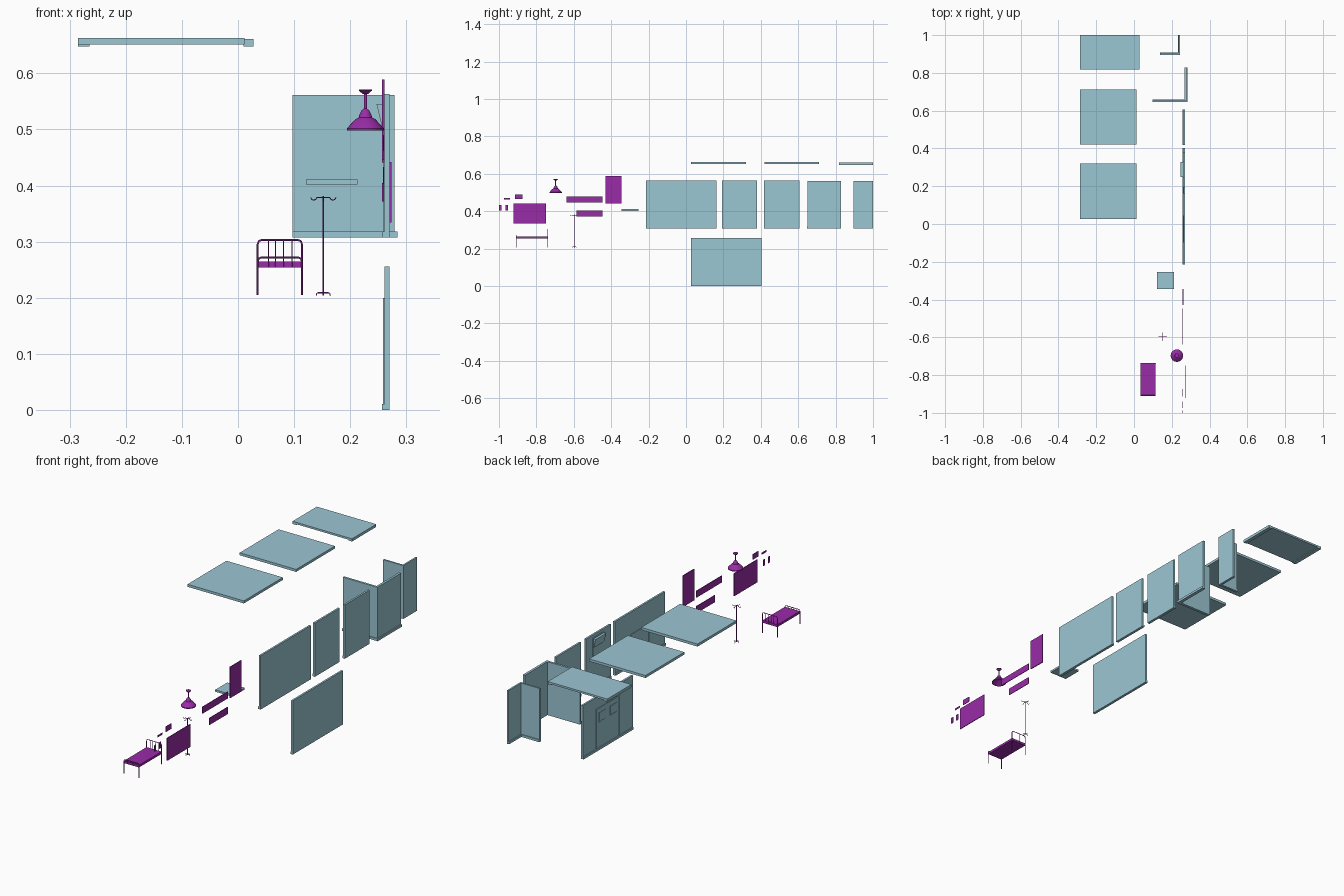
import bpy, bmesh, math
from mathutils import Vector

if "Cube" in bpy.data.objects:
    bpy.data.objects.remove(bpy.data.objects["Cube"])

def material(name, col):
    m = bpy.data.materials.new(name)
    m.diffuse_color = col
    m.use_nodes = True
    m.node_tree.nodes["Principled BSDF"].inputs["Base Color"].default_value = m.diffuse_color
    return m

BLUE = material("pale_blue", (0.33, 0.57, 0.65, 1))
PURPLE = material("purple", (0.32, 0.025, 0.39, 1))

def finish(name, bm, mat):
    bmesh.ops.recalc_face_normals(bm, faces=bm.faces)
    me = bpy.data.meshes.new(name)
    bm.to_mesh(me)
    bm.free()
    me.materials.append(mat)
    ob = bpy.data.objects.new(name, me)
    bpy.context.collection.objects.link(ob)
    return ob

def add_box(bm, x0, x1, y0, y1, z0, z1):
    vs = bmesh.ops.create_cube(bm, size=1)["verts"]
    for v in vs:
        v.co = ((x0 + x1) / 2 + v.co.x * (x1 - x0),
                (y0 + y1) / 2 + v.co.y * (y1 - y0),
                (z0 + z1) / 2 + v.co.z * (z1 - z0))

def boxes(name, mat, *bs):
    bm = bmesh.new()
    for b in bs:
        add_box(bm, *b)
    return finish(name, bm, mat)

def extrude_y(name, mat, pts, y0, y1):
    bm = bmesh.new()
    f = bm.faces.new([bm.verts.new((x, y0, z)) for x, z in pts])
    r = bmesh.ops.extrude_face_region(bm, geom=[f])
    for v in r["geom"]:
        if isinstance(v, bmesh.types.BMVert):
            v.co.y = y1
    return finish(name, bm, mat)

def tubes(name, mat, paths, r):
    cu = bpy.data.curves.new(name, 'CURVE')
    cu.dimensions = '3D'
    cu.bevel_depth = r
    cu.bevel_resolution = 1
    cu.use_fill_caps = True
    for p in paths:
        s = cu.splines.new('POLY')
        s.points.add(len(p) - 1)
        for q, c in zip(s.points, p):
            q.co = (*c, 1)
    cu.materials.append(mat)
    ob = bpy.data.objects.new(name, cu)
    bpy.context.collection.objects.link(ob)
    return ob

def frame(x0, x1, y0, y1, z0, z1, w):
    return [(x0, x1, y0, y0 + w, z0, z1), (x0, x1, y1 - w, y1, z0, z1),
            (x0, x1, y0 + w, y1 - w, z1 - w, z1)]

# straight walls with a skirting on the room side
XI, XO = 0.261, 0.270
def wall(name, y0, y1, z0):
    return boxes(name, BLUE, (XI, XO, y0, y1, z0, z0 + 0.256),
                 (0.257, XI, y0, y1, z0, z0 + 0.011))

Z = 0.307
wall("long_wall", -0.215, 0.163, Z)
wall("window_wall", 0.193, 0.380, Z)
wall("plain_wall", 0.418, 0.606, Z)
wall("double_door_wall", 0.027, 0.403, 0.0)

# single door casing
boxes("single_door_casing", BLUE, *frame(0.2585, XI, -0.098, 0.046, Z, Z + 0.150, 0.007))

# double doors with small windows
boxes("double_door_casing", BLUE, *frame(0.2585, XI, 0.125, 0.305, 0, 0.200, 0.007),
      (0.260, XI, 0.214, 0.216, 0, 0.193))
for i, yc in enumerate((0.173, 0.257)):
    boxes(f"door_window_{i}", BLUE, *frame(0.2595, XI, yc - 0.025, yc + 0.025, 0.13, 0.175, 0.003),
          (0.2595, XI, yc - 0.022, yc + 0.022, 0.13, 0.133))

# wall window with tilted pane
extrude_y("tilted_pane", BLUE, [(0.247, 0.545), (0.261, 0.545), (0.261, 0.500), (0.257, 0.503)], 0.249, 0.328)
boxes("window_casing", BLUE, *frame(0.2585, XI, 0.245, 0.332, 0.45, 0.549, 0.005),
      (0.2585, XI, 0.25, 0.327, 0.45, 0.455))

# corner walls: outward corner, then inward corner
boxes("outer_corner_wall", BLUE, (0.097, 0.279, 0.650, 0.660, Z, 0.561),
      (0.268, 0.279, 0.660, 0.828, Z, 0.561),
      (0.097, 0.284, 0.646, 0.650, Z, Z + 0.011), (0.279, 0.284, 0.650, 0.828, Z, Z + 0.011))
boxes("inner_corner_wall", BLUE, (0.138, 0.244, 0.896, 0.904, Z, 0.561),
      (0.236, 0.244, 0.904, 1.0, Z, 0.561),
      (0.138, 0.236, 0.904, 0.908, Z, Z + 0.011), (0.232, 0.236, 0.908, 1.0, Z, Z + 0.011))

# ceiling tiles and small tile
boxes("ceiling_tile_a", BLUE, (-0.285, 0.012, 0.027, 0.320, 0.651, 0.663))
boxes("ceiling_tile_b", BLUE, (-0.285, 0.012, 0.420, 0.712, 0.651, 0.663))
boxes("corridor_ceiling", BLUE, (-0.285, 0.028, 0.818, 1.0, 0.652, 0.661),
      (-0.285, -0.265, 0.818, 1.0, 0.648, 0.652), (0.010, 0.028, 0.818, 1.0, 0.648, 0.652))
boxes("small_tile", BLUE, (0.121, 0.213, -0.345, -0.254, 0.402, 0.411))

# wall mounted panels, strips and signs
panels = {"tall_panel": (0.2565, 0.261, -0.430, -0.345, 0.441, 0.589),
          "long_strip": (0.257, 0.260, -0.638, -0.447, 0.446, 0.478),
          "short_strip": (0.257, 0.260, -0.586, -0.447, 0.372, 0.405),
          "wide_board": (0.270, 0.2735, -0.922, -0.749, 0.334, 0.442),
          "sign": (0.258, 0.260, -0.914, -0.873, 0.464, 0.490),
          "small_sign": (0.258, 0.260, -0.974, -0.940, 0.462, 0.471),
          "switch_a": (0.258, 0.260, -1.0, -0.987, 0.403, 0.433),
          "switch_b": (0.258, 0.260, -0.964, -0.951, 0.403, 0.433)}
for n, b in panels.items():
    boxes(n, PURPLE, b)

# pendant lamp
prof = [(0, .571), (.0115, .571), (.0115, .569), (.0045, .563), (.0028, .563), (.0028, .537),
        (.007, .534), (.0105, .527), (.012, .521), (.018, .518), (.033, .502), (.033, .498),
        (.030, .499), (.014, .515), (0, .518)]
bm = bmesh.new()
vs = [bm.verts.new((r, 0, z)) for r, z in prof]
es = [bm.edges.new(p) for p in zip(vs, vs[1:])]
bmesh.ops.spin(bm, geom=vs + es, cent=(0, 0, 0), axis=(0, 0, 1), angle=math.tau, steps=24)
bmesh.ops.remove_doubles(bm, verts=bm.verts, dist=1e-5)
lamp = finish("pendant_lamp", bm, PURPLE)
lamp.location = (0.227, -0.697, 0)
bpy.context.view_layer.objects.active = lamp
lamp.select_set(True)
bpy.ops.object.shade_smooth_by_angle(angle=math.radians(35))

# drip stand: pole, four hooks, four feet
c = Vector((0.152, -0.597, 0))
tubes("stand_pole", PURPLE, [[c + Vector((0, 0, .206)), c + Vector((0, 0, .381))]], 0.0013)
hook = [(0, .379), (.011, .379), (.014, .375), (.018, .374), (.021, .376), (.0225, .379)]
foot = [(0, .209), (.009, .209), (.0115, .208), (.0125, .204)]
arms = []
for k in range(4):
    d = Vector((math.cos(k * math.pi / 2), math.sin(k * math.pi / 2), 0))
    for p in (hook, foot):
        arms.append([c + d * r + Vector((0, 0, z)) for r, z in p])
tubes("stand_hooks_and_feet", PURPLE, arms, 0.0011)

# hospital bed: mattress, two rounded end frames with bars
boxes("mattress", PURPLE, (0.035, 0.114, -0.908, -0.738, 0.254, 0.265))
def hoop(y, top):
    return [(0.035, y, .205), (0.035, y, top - .008), (0.037, y, top - .002), (0.042, y, top),
            (0.107, y, top), (0.112, y, top - .002), (0.114, y, top - .008), (0.114, y, .205)]
tubes("bed_end_frames", PURPLE, [hoop(-0.738, 0.303), hoop(-0.908, 0.272)], 0.0017)
bars = [[(x, y, .255), (x, y, top)] for y, top in ((-0.738, .303), (-0.908, .272))
        for x in (.054, .067, .081, .096)]
tubes("bed_bars", PURPLE, bars, 0.0009)
